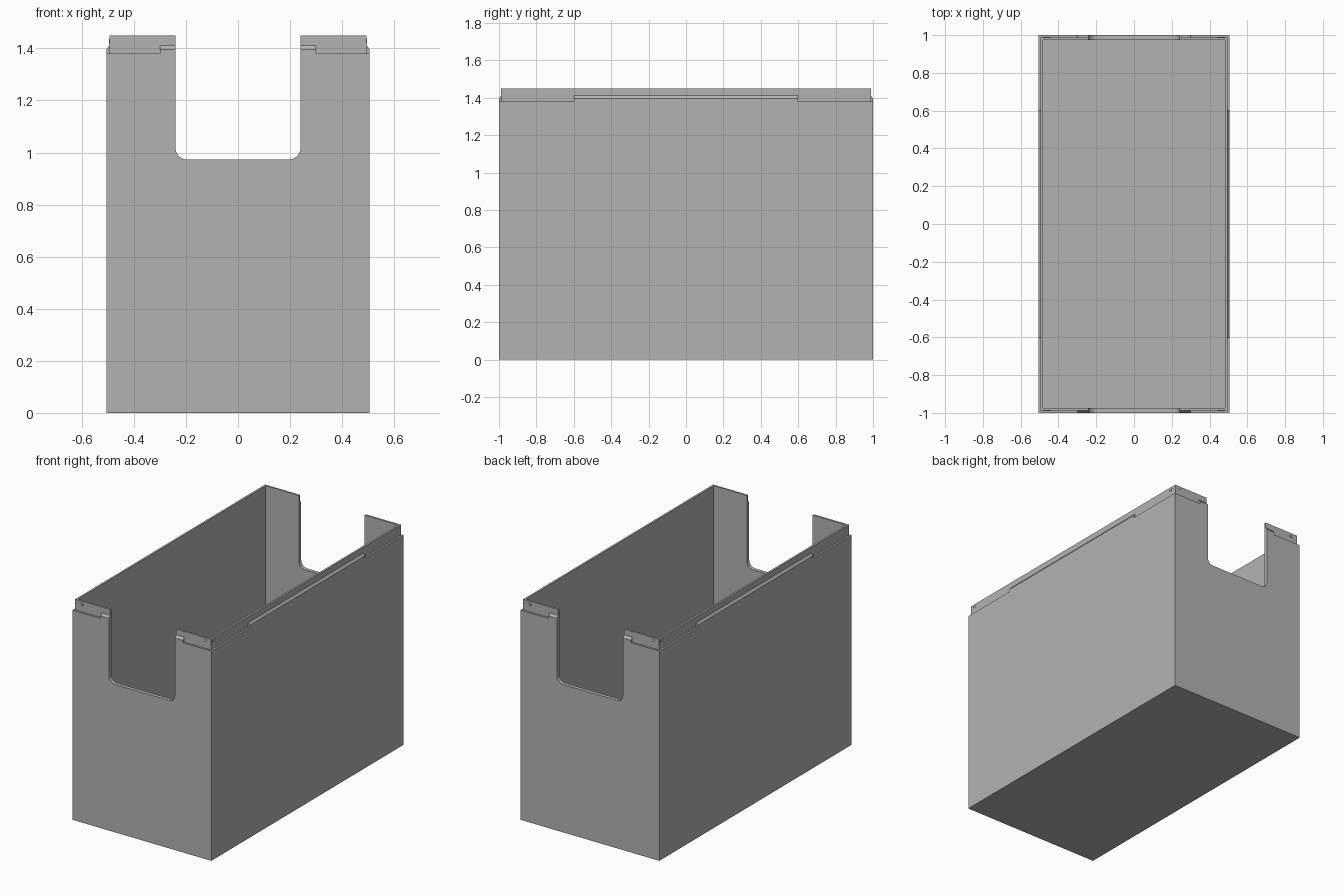
import bpy, bmesh, math
from mathutils import Matrix

if "Cube" in bpy.data.objects:
    bpy.data.objects.remove(bpy.data.objects["Cube"], do_unlink=True)

HX, HY = 0.506, 1.0              # outer half width and half depth
LEDGE_Z, TOP_Z = 1.38, 1.45      # ledge and rim heights
STEP, WALL, FLOOR = 0.012, 0.025, 0.025
NOTCH_X, NOTCH_Z, NOTCH_R = 0.24, 0.973, 0.045

grey = bpy.data.materials.new("plain grey")
grey.use_nodes = True
grey.diffuse_color = (0.45, 0.45, 0.45, 1)
grey.node_tree.nodes["Principled BSDF"].inputs["Base Color"].default_value = grey.diffuse_color


def finish(name, bm):
    bmesh.ops.recalc_face_normals(bm, faces=bm.faces)
    mesh = bpy.data.meshes.new(name)
    bm.to_mesh(mesh)
    bm.free()
    mesh.materials.append(grey)
    obj = bpy.data.objects.new(name, mesh)
    bpy.context.collection.objects.link(obj)
    return obj


def prism(name, profile, half, angle=0):
    """Extrude a (y, z) profile along x from -half to half, then turn it about z."""
    bm = bmesh.new()
    ends = [[bm.verts.new((x, y, z)) for y, z in profile] for x in (-half, half)]
    for end in ends:
        bm.faces.new(end)
    n = len(profile)
    for i in range(n):
        j = (i + 1) % n
        bm.faces.new((ends[0][i], ends[0][j], ends[1][j], ends[1][i]))
    bm.transform(Matrix.Rotation(angle, 4, "Z"))
    return finish(name, bm)


def combine(target, tool, operation):
    mod = target.modifiers.new(operation.lower(), "BOOLEAN")
    mod.operation, mod.solver, mod.object = operation, "EXACT", tool
    bpy.context.view_layer.objects.active = target
    bpy.ops.object.modifier_apply(modifier=mod.name)
    bpy.data.objects.remove(tool, do_unlink=True)


# Open box: rectangular rings up the outside, over the rim and down the inside
bm = bmesh.new()
rings = []
for inset, z in ((0, 0), (0, LEDGE_Z), (STEP, LEDGE_Z), (STEP, TOP_Z),
                 (WALL, TOP_Z), (WALL, FLOOR)):
    x, y = HX - inset, HY - inset
    rings.append([bm.verts.new((sx * x, sy * y, z))
                  for sx, sy in ((-1, -1), (1, -1), (1, 1), (-1, 1))])
for a, b in zip(rings, rings[1:]):
    for i in range(4):
        j = (i + 1) % 4
        bm.faces.new((a[i], a[j], b[j], b[i]))
bm.faces.new(rings[0])
bm.faces.new(rings[-1])
box = finish("open_box", bm)

# Raised, chamfered shoulders in the middle of each wall's ledge
for k in range(4):
    reach, half = (HY, 0.30) if k % 2 == 0 else (HX, 0.60)
    shoulder = [(-reach, LEDGE_Z - 0.02), (-reach, 1.396), (-reach + STEP, 1.412),
                (-reach + 0.018, 1.412), (-reach + 0.018, LEDGE_Z - 0.02)]
    combine(box, prism("shoulder", shoulder, half, k * math.pi / 2), "UNION")

# Rounded notch through the front and back walls
notch = [(NOTCH_X, 1.6), (-NOTCH_X, 1.6)]
for side, start in ((-1, math.pi), (1, 1.5 * math.pi)):
    for i in range(9):
        a = start + i * math.pi / 16
        notch.append((side * (NOTCH_X - NOTCH_R) + NOTCH_R * math.cos(a),
                      NOTCH_Z + NOTCH_R + NOTCH_R * math.sin(a)))
combine(box, prism("notch_cutter", notch, 1.2, math.pi / 2), "DIFFERENCE")

# Small hook marks on the rim beside every corner
for k in range(4):
    reach, corner = (HY, HX) if k % 2 == 0 else (HX, HY)
    bm = bmesh.new()
    for side in (-1, 1):
        for offset, z, w, h in ((0.046, 1.435, 0.042, 0.003), (0.027, 1.430, 0.003, 0.012),
                                (0.066, 1.428, 0.003, 0.016), (0.058, 1.421, 0.014, 0.003)):
            place = Matrix.Translation((side * (corner - offset), -reach + STEP, z))
            bmesh.ops.create_cube(bm, size=1, matrix=place @ Matrix.Diagonal((w, 0.002, h, 1)))
    bm.transform(Matrix.Rotation(k * math.pi / 2, 4, "Z"))
    finish(("front", "left", "back", "right")[k] + "_rim_marks", bm)
